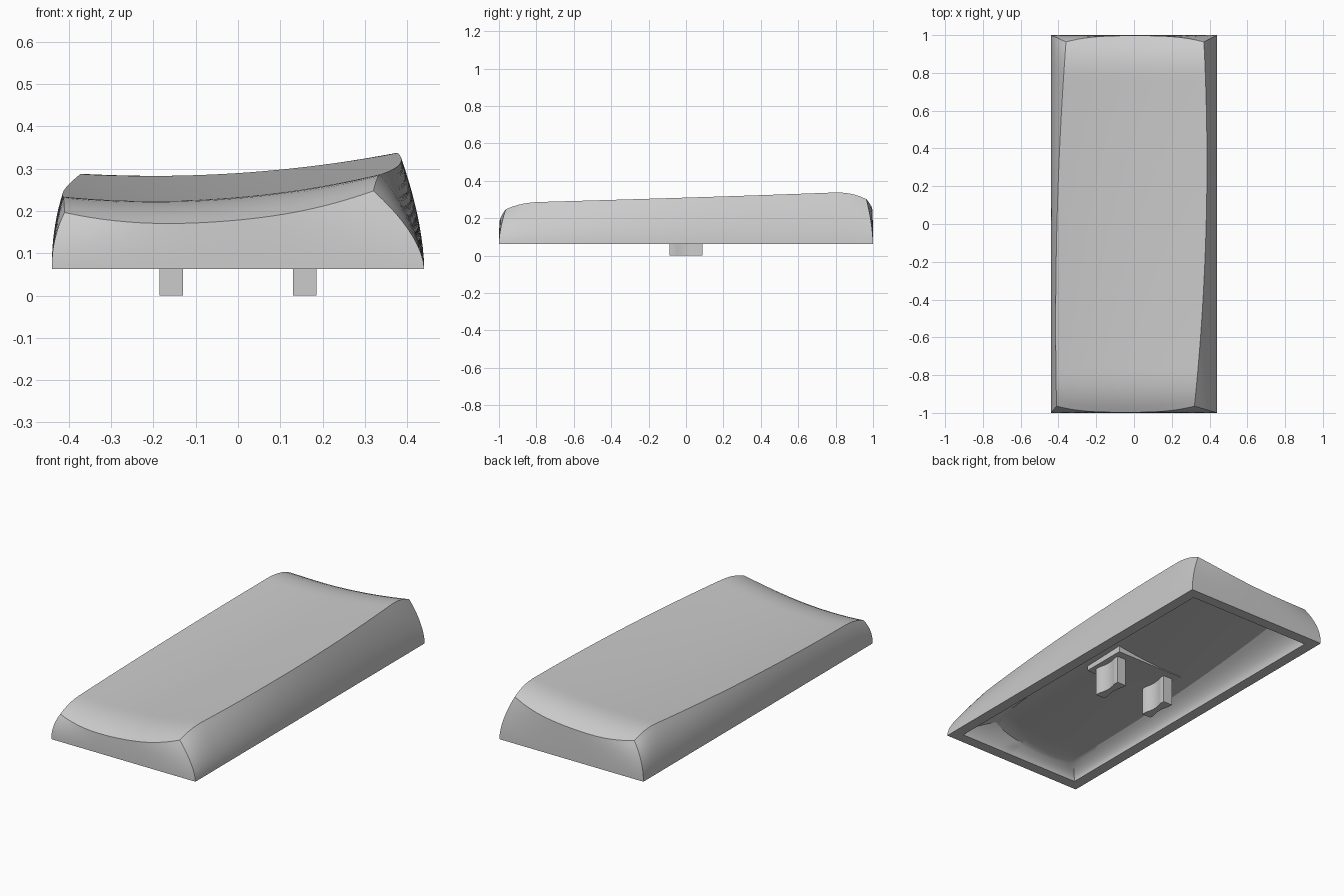
import bpy, bmesh, math

cube = bpy.data.objects.get("Cube")
if cube:
    bpy.data.objects.remove(cube, do_unlink=True)

HALF_X, HALF_Y, BASE_Z = 0.44, 1.0, 0.063
WALL, ROOF_INSET, ROOF = 0.06, 0.1, 0.09
NX, NY, ROWS = 24, 60, 10

grey = bpy.data.materials.new("cap grey")
grey.use_nodes = True
grey.diffuse_color = (0.6, 0.6, 0.6, 1)
grey.node_tree.nodes["Principled BSDF"].inputs["Base Color"].default_value = (0.6, 0.6, 0.6, 1)


def lerp(a, b, t):
    return a + (b - a) * t


def finish(name, bm):
    bmesh.ops.recalc_face_normals(bm, faces=bm.faces)
    mesh = bpy.data.meshes.new(name)
    bm.to_mesh(mesh)
    bm.free()
    obj = bpy.data.objects.new(name, mesh)
    bpy.context.collection.objects.link(obj)
    mesh.materials.append(grey)
    bpy.ops.object.select_all(action='DESELECT')
    obj.select_set(True)
    bpy.context.view_layer.objects.active = obj
    bpy.ops.object.shade_smooth_by_angle(angle=math.radians(30))


def top_height(x, y):
    """Tilted sideways dish that dips midway and rolls down at both ends."""
    t = (y + 0.8) / 1.6
    dish = lerp(0.223, 0.283, t) + lerp(0.22, 0.164, t) * (x + 0.2) ** 2
    dip = 0.008 * max(0, 1 - (y / 0.8) ** 2)
    roll = max(0, abs(y) - 0.78) / 0.22
    return dish - dip - (0.048 if y < 0 else 0.06) * roll ** 2.5


def top_point(u, v, inset, drop):
    """Point on the top, u across and v along, with bowed side edges."""
    left = -0.408 + 0.025 * v + 0.023 * v * v
    right = 0.382 + 0.025 * v - 0.037 * v * v
    side = 2 * u - 1
    x = lerp(left, right, u) - inset * side
    y = v * (0.997 - inset - 0.033 * abs(side) ** 3)
    return x, y, top_height(x, y) - drop


def bridge(bm, a, b):
    for k in range(len(a)):
        n = (k + 1) % len(a)
        bm.faces.new((a[k], b[k], b[n], a[n]))


def add_skin(bm, rim_inset, top_inset, drop):
    """Dished top with bulging walls down to the rim; returns the rim loop."""
    grid = [[bm.verts.new(top_point(i / NX, 2 * j / NY - 1, top_inset, drop))
             for j in range(NY + 1)] for i in range(NX + 1)]
    for i in range(NX):
        for j in range(NY):
            bm.faces.new((grid[i][j], grid[i + 1][j], grid[i + 1][j + 1], grid[i][j + 1]))
    border = ([(i, 0) for i in range(NX)] + [(NX, j) for j in range(NY)]
              + [(i, NY) for i in range(NX, 0, -1)] + [(0, j) for j in range(NY, 0, -1)])
    upper = [grid[i][j] for i, j in border]
    tops = [v.co.copy() for v in upper]
    for row in range(1, ROWS + 1):
        t = 1 - row / ROWS
        lower = []
        for (i, j), top in zip(border, tops):
            bx = (HALF_X - rim_inset) * (2 * i / NX - 1)
            by = (HALF_Y - rim_inset) * (2 * j / NY - 1)
            f = t ** (2.2 if top.x < 0 else 1.7)
            lower.append(bm.verts.new((lerp(bx, top.x, f), lerp(by, top.y, f),
                                       lerp(BASE_Z, top.z, t))))
        bridge(bm, upper, lower)
        upper = lower
    return upper


# Hollow cap: outer skin, inner skin and flat rim between them
bm = bmesh.new()
bridge(bm, add_skin(bm, 0, 0, 0), add_skin(bm, WALL, ROOF_INSET, ROOF))
finish("cap_shell", bm)


def prism(name, outline, z0, z1):
    bm = bmesh.new()
    face = bm.faces.new([bm.verts.new((x, y, z0)) for x, y in outline])
    made = bmesh.ops.extrude_face_region(bm, geom=[face])["geom"]
    bmesh.ops.translate(bm, vec=(0, 0, z1 - z0),
                        verts=[g for g in made if isinstance(g, bmesh.types.BMVert)])
    finish(name, bm)


# Mounting pad, almost flush with the underside of the roof
prism("mounting_pad", [(-0.21, -0.13), (0.21, -0.13), (0.21, 0.13), (-0.21, 0.13)], 0.157, 0.2)

# Two stems with scooped broad faces
side = [(0.028, -0.087)]
for k in range(13):
    y = lerp(-0.062, 0.062, k / 12)
    side.append((0.028 - 0.011 * math.cos(y / 0.062 * math.pi / 2), y))
side.append((0.028, 0.087))
outline = side + [(-x, -y) for x, y in side]
for name, cx in (("left_stem", 0.158), ("right_stem", -0.158)):
    prism(name, [(x + cx, y) for x, y in outline], 0, 0.18)
